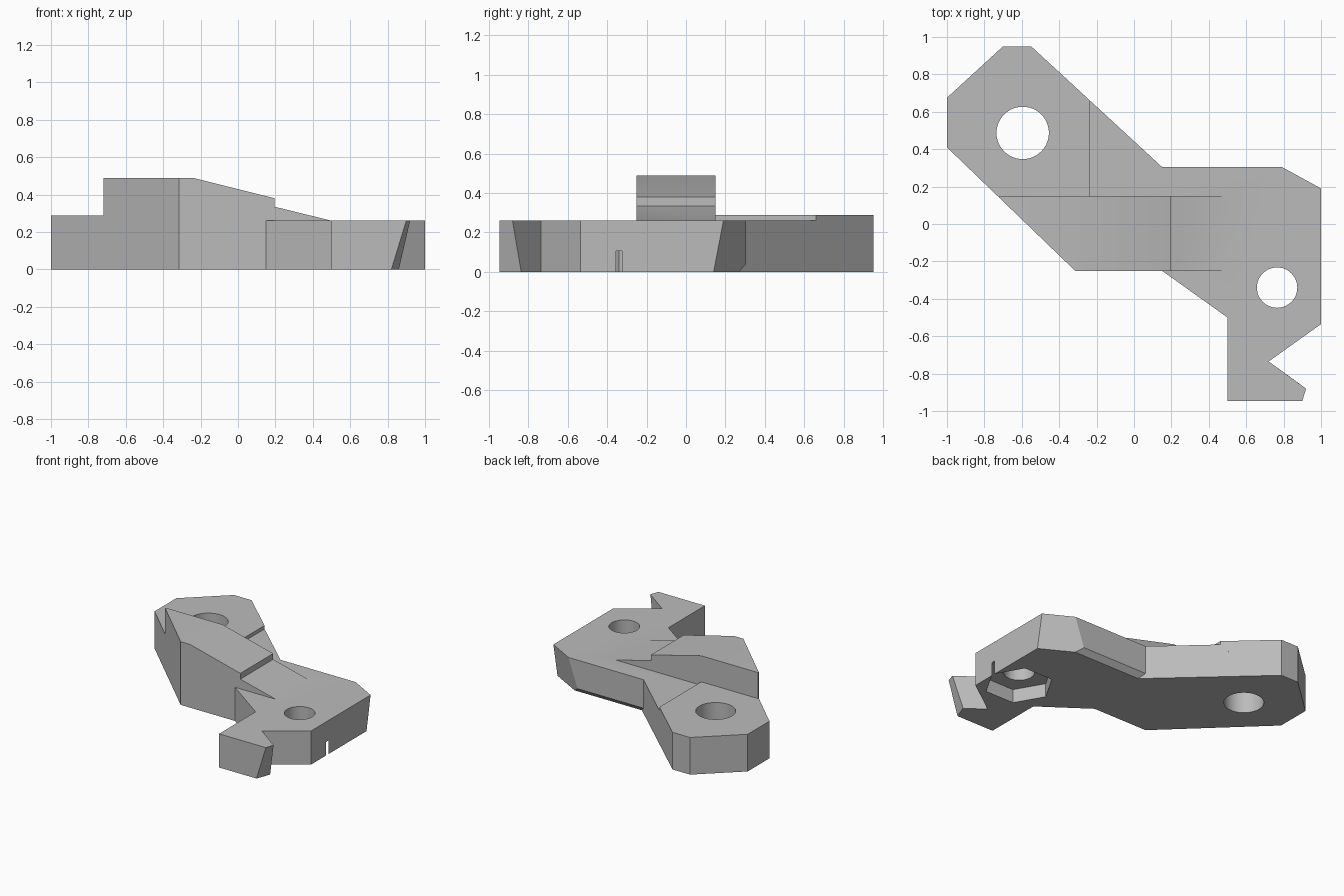
import bpy, bmesh, math
from mathutils import Vector

cube = bpy.data.objects.get("Cube")
if cube:
    bpy.data.objects.remove(cube, do_unlink=True)

grey = bpy.data.materials.new("plain_grey")
grey.use_nodes = True
grey.diffuse_color = (0.5, 0.5, 0.5, 1)
grey.node_tree.nodes["Principled BSDF"].inputs["Base Color"].default_value = (0.5, 0.5, 0.5, 1)


def finish(name, bm):
    bmesh.ops.recalc_face_normals(bm, faces=bm.faces)
    mesh = bpy.data.meshes.new(name)
    bm.to_mesh(mesh)
    bm.free()
    mesh.materials.append(grey)
    ob = bpy.data.objects.new(name, mesh)
    bpy.context.collection.objects.link(ob)
    return ob


def loft(name, levels, cut=None):
    """Stack equal-length rings of points, cap both ends, optionally slice by a plane."""
    bm = bmesh.new()
    rings = [[bm.verts.new(p) for p in ring] for ring in levels]
    n = len(rings[0])
    for low, high in zip(rings, rings[1:]):
        for i in range(n):
            j = (i + 1) % n
            bm.faces.new((low[i], low[j], high[j], high[i]))
    bm.faces.new(rings[0][::-1])
    bm.faces.new(rings[-1])
    if cut:
        point, normal = cut
        geom = bm.verts[:] + bm.edges[:] + bm.faces[:]
        res = bmesh.ops.bisect_plane(bm, geom=geom, plane_co=point, plane_no=normal, clear_outer=True)
        edges = [e for e in res["geom_cut"] if isinstance(e, bmesh.types.BMEdge)]
        bmesh.ops.contextual_create(bm, geom=edges)
    return finish(name, bm)


def at(points, z):
    return [(x, y, z) for x, y in points]


def ngon(centre, radius, sides):
    return [(centre[0] + radius * math.cos(2 * math.pi * i / sides),
             centre[1] + radius * math.sin(2 * math.pi * i / sides)) for i in range(sides)]


def combine(target, tool, operation):
    tool.hide_render = True
    mod = target.modifiers.new(operation.lower(), "BOOLEAN")
    mod.operation = operation
    mod.solver = "EXACT"
    mod.object = tool
    bpy.context.view_layer.objects.active = target
    bpy.ops.object.modifier_apply(modifier=mod.name)
    bpy.data.objects.remove(tool, do_unlink=True)


# Plate: shared outline, with a slanted corner, an undercut rear edge and a slanted hook tip
TOP = 0.26
UNDERCUT = 0.04
left_end = [(-0.55, 0.95), (-0.70, 0.95), (-1, 0.675), (-1, 0.41), (-0.315, -0.25)]
front = [(0.15, -0.25), (0.5, -0.5), (0.5, -0.945)]
hook_top = [(0.9, -0.945), (0.92, -0.88)]
hook_base = [(0.82, -0.945), (0.86, -0.836)]
notch = [(0.72, -0.735), (1, -0.535)]


def outline(z, rear):
    t = z / TOP
    tip = [tuple(Vector(a).lerp(Vector(b), t)) for a, b in zip(hook_base, hook_top)]
    corner_y = 0.14 + 0.05 * t
    corner_x = 1 - (rear - corner_y) / 0.548
    inner_x = 0.15 + (0.305 - rear) * 1.085
    corner = [(1, corner_y), (corner_x, rear), (inner_x, rear)]
    return at(left_end + front + tip + notch + corner, z)


bracket = loft("bracket_plate", [outline(0, 0.27), outline(UNDERCUT, 0.305), outline(TOP, 0.305)])

# Slightly thicker pad around the large hole
pad_outline = left_end + [(-0.235, -0.25), (-0.235, 0.66)]
pad = loft("thick_pad", [at(pad_outline, 0.2), at(pad_outline, 0.287)])
combine(bracket, pad, "UNION")

# Raised stepped ridge, trimmed along the diagonal side
profile = [(-0.72, 0.2), (-0.72, 0.488), (-0.235, 0.488), (0.195, 0.38),
           (0.195, 0.335), (0.5, TOP), (0.5, 0.2)]
a, b = Vector((-1, 0.41, 0)), Vector((-0.315, -0.25, 0))
outward = Vector((-(a - b).y, (a - b).x, 0)) * -1
if outward.y > 0:
    outward = -outward
ridge = loft("raised_ridge", [[(x, y, z) for x, z in profile] for y in (-0.25, 0.15)], (b, outward))
combine(bracket, ridge, "UNION")

# Through holes and the hexagonal pocket underneath the small one
large, small = (-0.595, 0.487), (0.765, -0.34)
for name, points, depth in (("large_hole", ngon(large, 0.14, 48), 0.6),
                            ("small_hole", ngon(small, 0.108, 48), 0.6),
                            ("nut_pocket", ngon(small, 0.244, 6), 0.105)):
    combine(bracket, loft(name, [at(points, -0.1), at(points, depth)]), "DIFFERENCE")

bpy.ops.object.select_all(action="DESELECT")
bracket.select_set(True)
bpy.context.view_layer.objects.active = bracket
bpy.ops.object.shade_smooth_by_angle(angle=math.radians(20))
